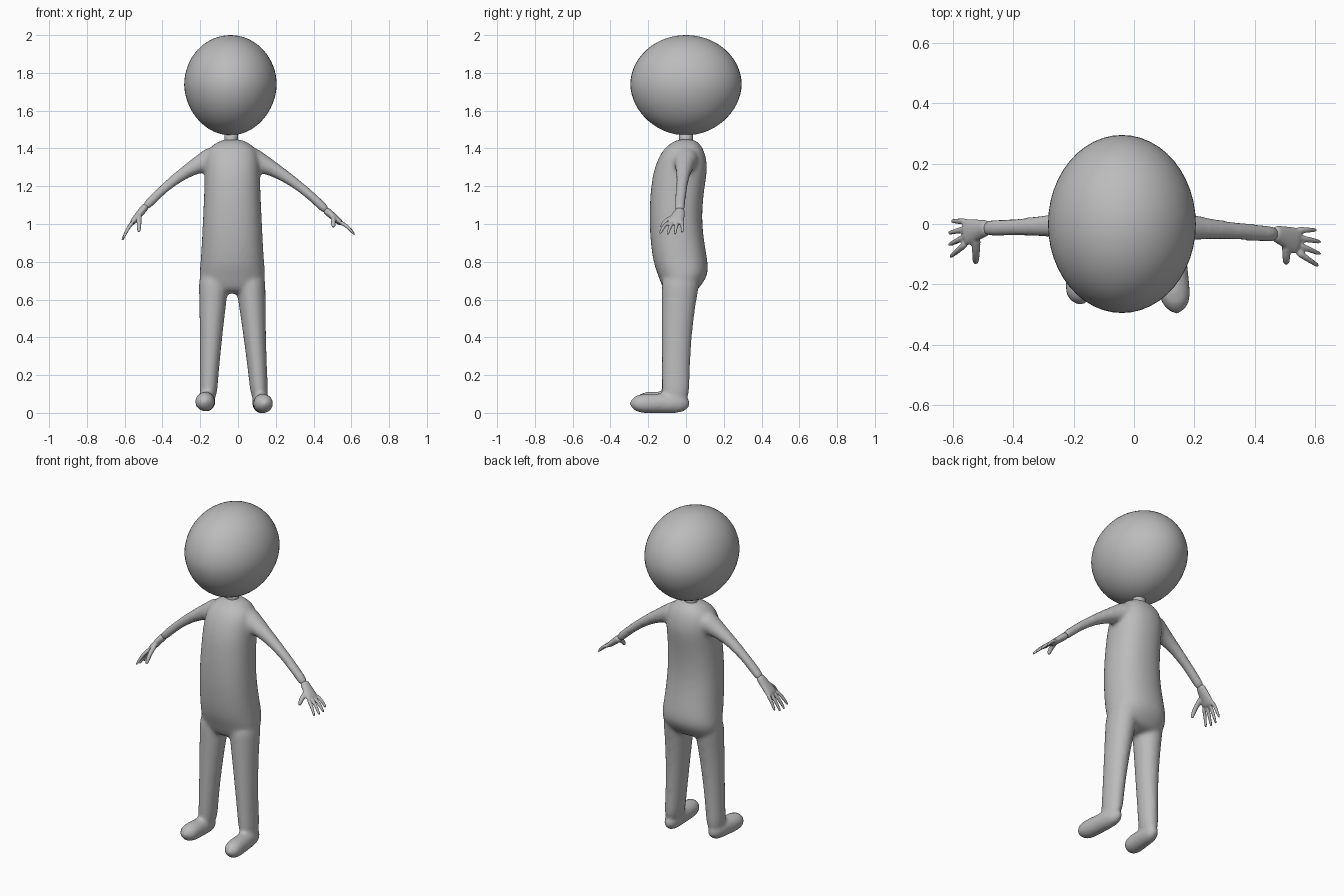
import bpy, bmesh, math
from mathutils import Vector

cube = bpy.data.objects.get("Cube")
if cube:
    bpy.data.objects.remove(cube)

shade = 0.5
grey = bpy.data.materials.new("plain grey")
grey.use_nodes = True
grey.diffuse_color = (shade, shade, shade, 1)
grey.node_tree.nodes["Principled BSDF"].inputs["Base Color"].default_value = grey.diffuse_color

X, Y, Z = Vector((1, 0, 0)), Vector((0, 1, 0)), Vector((0, 0, 1))


def steps(count):
    """Evenly spaced fractions from zero to one."""
    return [i / count for i in range(count + 1)]


def mix(start, end, t):
    return start + (end - start) * t


def loft(bm, sections, ref=Y, axis=None, power=1.0, sides=16):
    """Closed skin through oval sections (centre, side radius, ref radius)."""
    centres = [section[0] for section in sections]
    last = len(centres) - 1
    rings = []
    for i, (centre, side_radius, ref_radius) in enumerate(sections):
        along = axis or (centres[min(i + 1, last)] - centres[max(i - 1, 0)]).normalized()
        up = (ref - along * ref.dot(along)).normalized()
        across = up.cross(along)
        ring = []
        for k in range(sides):
            angle = math.tau * k / sides
            c, s = math.cos(angle), math.sin(angle)
            c = math.copysign(abs(c) ** power, c)
            s = math.copysign(abs(s) ** power, s)
            ring.append(bm.verts.new(centre + across * c * side_radius + up * s * ref_radius))
        rings.append(ring)
    for low, high in zip(rings, rings[1:]):
        for k in range(sides):
            j = (k + 1) % sides
            bm.faces.new((low[k], low[j], high[j], high[k]))
    bm.faces.new(rings[0][::-1])
    bm.faces.new(rings[-1])


def finish(bm, name, voxel=None, smooth=0):
    """Turn the bmesh into an object; with a voxel size, fuse and blend its shells."""
    bmesh.ops.recalc_face_normals(bm, faces=bm.faces)
    mesh = bpy.data.meshes.new(name)
    bm.to_mesh(mesh)
    bm.free()
    mesh.materials.append(grey)
    for polygon in mesh.polygons:
        polygon.use_smooth = True
    obj = bpy.data.objects.new(name, mesh)
    bpy.context.collection.objects.link(obj)
    if voxel:
        rounding = obj.modifiers.new("round", 'SUBSURF')
        rounding.levels = rounding.render_levels = 2
        fuse = obj.modifiers.new("fuse", 'REMESH')
        fuse.mode = 'VOXEL'
        fuse.voxel_size = voxel
        fuse.use_smooth_shade = True
        blend = obj.modifiers.new("blend", 'SMOOTH')
        blend.factor = 0.5
        blend.iterations = smooth


def add_leg(bm, hip_x, ankle_x, heel_y):
    """Leg that narrows quickly below the hip and has a straight front."""
    hip_z, ankle_z, front = 0.76, 0.05, -0.13
    sections = []
    for t in steps(6):
        rest = 1 - t
        back = heel_y + 0.07 * rest ** 2.5
        centre = Vector((mix(hip_x, ankle_x, t), (front + back) / 2, mix(hip_z, ankle_z, t)))
        sections.append((centre, 0.047 + 0.04 * rest ** 1.5, (back - front) / 2))
    loft(bm, sections, axis=Z)


def add_foot(bm, heel, toe):
    """Long rounded foot, widest near the toe."""
    sections = []
    for t in steps(10):
        cap = math.sqrt(1.05 - abs(2 * t - 1) ** 5)
        sections.append((mix(heel, toe, t), mix(0.042, 0.057, t) * cap, 0.052 * cap))
    loft(bm, sections, ref=Z, axis=-Y)


def add_arm(bm, shoulder, wrist):
    """Slightly arched arm that flares into the shoulder."""
    sections = []
    for t in steps(8):
        radius = 0.025 + 0.05 * (1 - t) ** 3
        centre = mix(shoulder, wrist, t) + Z * 0.15 * t * (1 - t)
        sections.append((centre, radius, radius + 0.004))
    loft(bm, sections)


def add_hand(name, wrist, palm, reach, thumb):
    """Flat palm, four fanned fingers and a bent thumb."""
    bm = bmesh.new()
    start = mix(wrist, palm, -0.3)
    sections = []
    for t in steps(4):
        sections.append((mix(start, palm, t), 0.021 - 0.006 * t * t, mix(0.025, 0.049, t)))
    loft(bm, sections)
    for k, length in enumerate((0.8, 1, 1, 0.9)):
        root = mix(wrist, palm, 0.85) + Y * 0.024 * (1.5 - k)
        tip = palm + reach * length + Y * 0.04 * (1 - k)
        add_digit(bm, root, tip, Z * 0.01, 0.012)
    add_digit(bm, mix(wrist, palm, 0.35) - Y * 0.02, thumb, Y * -0.015, 0.016)
    finish(bm, name, voxel=0.005, smooth=4)


def add_digit(bm, root, tip, bend, radius):
    sections = []
    for t in steps(5):
        r = radius * (1 - 0.4 * t * t)
        sections.append((mix(root, tip, t) + bend * math.sin(math.pi * t), r, r))
    loft(bm, sections, ref=X + Y, sides=8)


# Head: egg, slightly narrower underneath
bm = bmesh.new()
bmesh.ops.create_uvsphere(bm, u_segments=48, v_segments=32, radius=1)
for v in bm.verts:
    taper = 1 - 0.05 * max(0, -v.co.z)
    v.co = Vector((v.co.x * 0.245 * taper - 0.04, v.co.y * 0.295 * taper, v.co.z * 0.265 + 1.735))
finish(bm, "head")

# Neck
bm = bmesh.new()
neck_radius = 0.036
loft(bm, [(Vector((neck_radius * -1, 0, z)), neck_radius, neck_radius) for z in (1.4, 1.5)], axis=Z, sides=24)
finish(bm, "neck")

# Torso: height, half width, front, back
bm = bmesh.new()
torso = (
    (1.45, 0.04, -0.04, 0.04),
    (1.43, 0.09, -0.08, 0.07),
    (1.39, 0.14, -0.13, 0.1),
    (1.3, 0.15, -0.17, 0.12),
    (1.2, 0.15, -0.19, 0.1),
    (1, 0.16, -0.2, 0.08),
    (0.8, 0.17, -0.18, 0.12),
    (0.73, 0.18, -0.15, 0.12),
    (0.67, 0.17, -0.13, 0.08),
    (0.63, 0.14, -0.1, 0.04),
)
loft(bm, [(Vector((-0.03, (front + back) / 2, z)), width, (back - front) / 2)
          for z, width, front, back in torso], axis=Z, power=0.88)

# Legs and feet
add_leg(bm, hip_x=-0.125, ankle_x=-0.16, heel_y=0)
add_leg(bm, hip_x=0.06, ankle_x=0.117, heel_y=0.02)
add_foot(bm, heel=Vector((-0.16, 0, 0.06)), toe=Vector((-0.18, -0.27, 0.06)))
add_foot(bm, heel=Vector((0.115, 0.025, 0.05)), toe=Vector((0.14, -0.3, 0.05)))

# Arms, fused with the rest of the body
left_wrist, right_wrist = Vector((0.48, -0.035, 1.06)), Vector((-0.5, -0.015, 1.08))
add_arm(bm, Vector((0.05, 0, 1.35)), left_wrist)
add_arm(bm, Vector((-0.12, 0, 1.35)), right_wrist)
finish(bm, "body", voxel=0.011, smooth=8)

# Hands
add_hand("left_hand", left_wrist, palm=Vector((0.55, -0.06, 1)),
         reach=Vector((0.07, 0, -0.06)), thumb=Vector((0.505, -0.13, 0.98)))
add_hand("right_hand", right_wrist, palm=Vector((-0.565, -0.03, 1)),
         reach=Vector((-0.05, 0, -0.09)), thumb=Vector((-0.525, -0.13, 0.955)))
